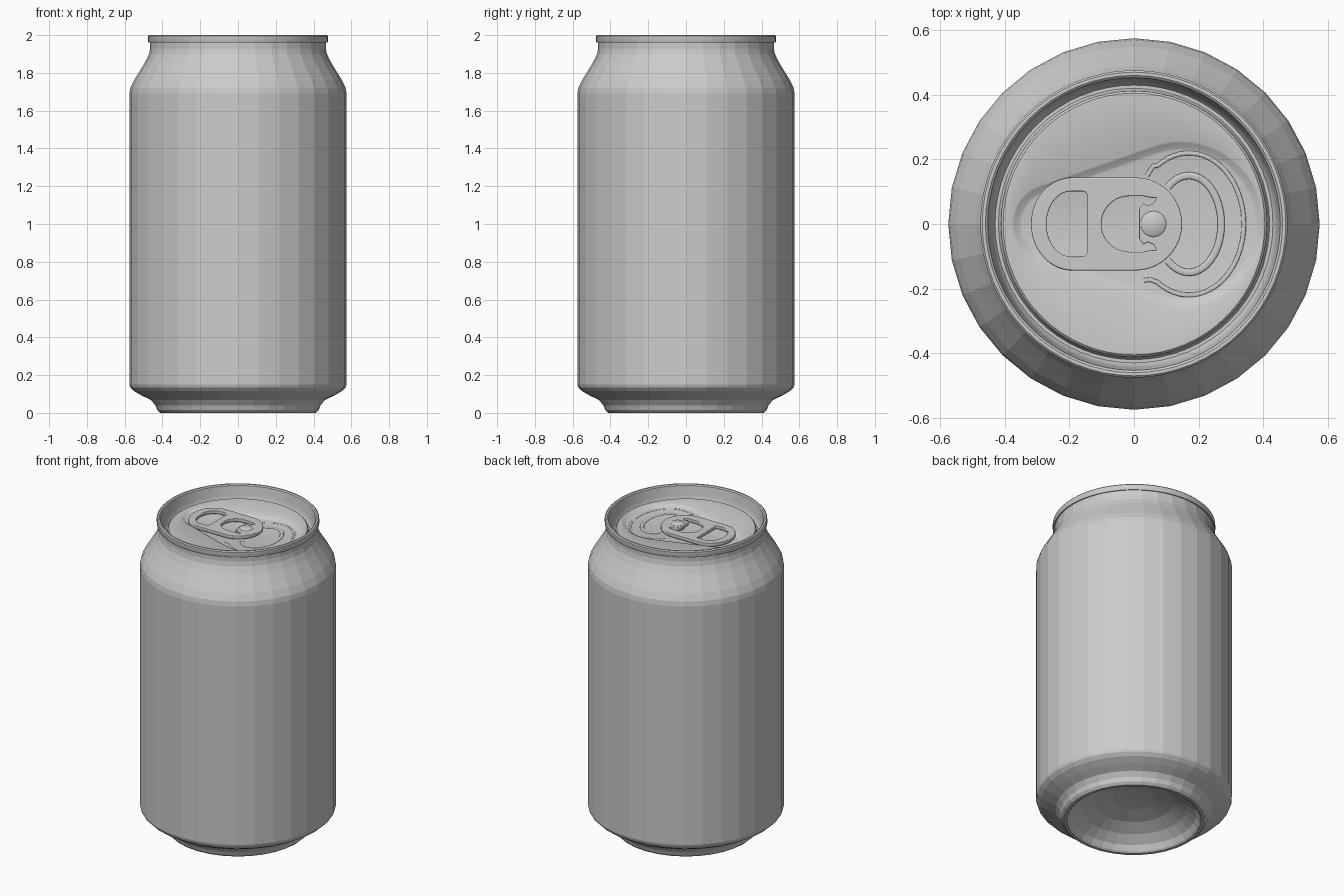
import bpy, bmesh
from math import sin, cos, pi, radians

if "Cube" in bpy.data.objects:
    bpy.data.objects.remove(bpy.data.objects["Cube"])


def mesh_object(name, rings, smooth=None):
    """Skin a list of closed rings; a one-point ring is a pole."""
    bm = bmesh.new()
    vs = [[bm.verts.new(p) for p in r] for r in rings]
    for a, b in zip(vs, vs[1:]):
        n = max(len(a), len(b))
        for i in range(n):
            j = (i + 1) % n
            if len(a) == 1:
                bm.faces.new((a[0], b[j], b[i]))
            elif len(b) == 1:
                bm.faces.new((a[i], a[j], b[0]))
            else:
                bm.faces.new((a[i], a[j], b[j], b[i]))
    bmesh.ops.recalc_face_normals(bm, faces=bm.faces)
    me = bpy.data.meshes.new(name)
    bm.to_mesh(me)
    bm.free()
    ob = bpy.data.objects.new(name, me)
    bpy.context.collection.objects.link(ob)
    if smooth:
        bpy.ops.object.select_all(action='DESELECT')
        ob.select_set(True)
        bpy.context.view_layer.objects.active = ob
        bpy.ops.object.shade_smooth_by_angle(angle=radians(smooth))
    return ob


def circle(r, z, n, x=0):
    if r == 0:
        return [(x, 0, z)]
    return [(x + r * cos(2 * pi * i / n), r * sin(2 * pi * i / n), z) for i in range(n)]


def teardrop(grow, z, n):
    """Outline around a large circle and a small one, sampled by normal angle."""
    pts = []
    for i in range(n):
        c, s = cos(2 * pi * i / n), sin(2 * pi * i / n)
        x, r = max(((0.145, 0.265), (-0.25, 0.135)), key=lambda q: q[0] * c + q[1])
        pts.append((x + (r + grow) * c, (r + grow) * s, z))
    return pts


def arc(cx, cy, rx, ry, a0, a1, n=12):
    return [(cx + rx * cos(radians(a0 + (a1 - a0) * i / n)),
             cy + ry * sin(radians(a0 + (a1 - a0) * i / n))) for i in range(n + 1)]


def curve_object(name, outlines, z, closed, extrude=0, bevel=0):
    cu = bpy.data.curves.new(name, 'CURVE')
    cu.dimensions = '2D' if closed else '3D'
    cu.fill_mode = 'BOTH' if closed else 'FULL'
    cu.extrude, cu.bevel_depth, cu.bevel_resolution = extrude, bevel, 2
    for pts in outlines:
        sp = cu.splines.new('POLY')
        sp.points.add(len(pts) - 1)
        for p, (x, y) in zip(sp.points, pts):
            p.co = (x, y, 0, 1)
        sp.use_cyclic_u = closed
    ob = bpy.data.objects.new(name, cu)
    ob.location.z = z
    bpy.context.collection.objects.link(ob)
    return ob


# Body: domed underside, foot, faceted wall and neck
body = [(0, .15), (.12, .142), (.23, .118), (.31, .082), (.365, .04), (.385, .008),
        (.395, 0), (.412, 0), (.428, .015), (.437, .04), (.46, .068), (.51, .092),
        (.55, .115), (.57, .135), (.575, .15), (.575, 1.69), (.57, 1.72),
        (.55, 1.762), (.52, 1.81), (.49, 1.86), (.471, 1.9), (.465, 1.93), (.465, 1.97)]
mesh_object("can_body", [circle(r, z, 32) for r, z in body])

# Lid: seam lip, countersink groove, flat panel, teardrop recess
N = 64
lid = [(.464, 1.962), (.473, 1.96), (.476, 1.966), (.476, 1.994), (.47, 2), (.46, 2),
       (.453, 1.994), (.445, 1.94), (.438, 1.9), (.43, 1.89), (.42, 1.89),
       (.414, 1.9), (.412, 1.925), (.405, 1.932)]
rings = [circle(r, z, N) for r, z in lid]
rings += [teardrop(g, z, N) for g, z in ((-.008, 1.932), (-.014, 1.929), (-.03, 1.917), (-.038, 1.915))]
rings.append([(0, 0, 1.915)])
mesh_object("lid", rings, 35)

# Pour opening: score line and inner stiffening bead
score = [(.04, .15), (.06, .18)] + arc(.17, 0, .17, .22, 125, -125, 40) + [(.05, -.172), (.03, -.175)]
bead = arc(.17, 0, .10, .15, 130, -130, 32)
for name, path, w in (("score_line", score, .007), ("opening_bead", bead, .011)):
    ob = curve_object(name, [path], 1.915, False, bevel=w)
    ob.scale.z = .4

# Pull tab with finger hole and C-shaped cut around the rivet tongue
outline = arc(.005, 0, .14, .14, -90, 90, 20) + arc(-.19, 0, .125, .14, 90, 270, 20)
finger = (arc(-.16, .085, .02, .02, 0, 90, 5) + arc(-.195, 0, .08, .105, 90, 270, 20)
          + arc(-.16, -.085, .02, .02, -90, 0, 5))
half = arc(-.015, 0, .09, .09, 180, 90, 10) + [(.03, .09), (.055, .085), (.075, .085),
        (.065, .062), (.045, .052), (.03, .058), (.02, .045), (.02, .02)]
cut = half + [(x, -y) for x, y in reversed(half[1:])]
curve_object("pull_tab", [outline, finger, cut], 1.936, True, extrude=.007, bevel=.004)

# Rivet holding the tab to the lid
mesh_object("rivet", [circle(r, z, 24, .06) for r, z in
            ((.04, 1.914), (.04, 1.947), (.034, 1.952), (0, 1.954))], 40)
